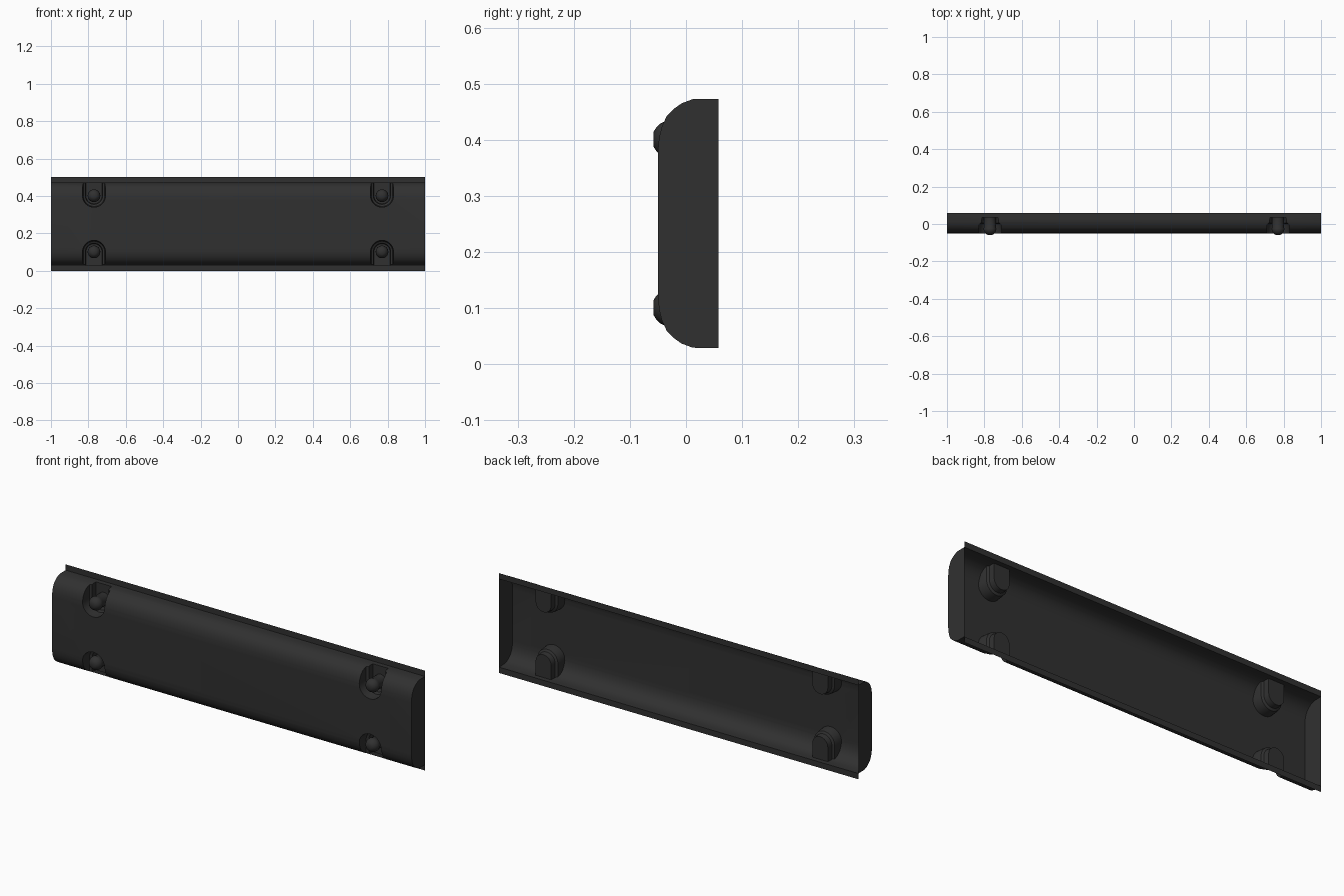
import bpy, bmesh, math
from mathutils import Vector

if "Cube" in bpy.data.objects:
    bpy.data.objects.remove(bpy.data.objects["Cube"])

BACK = 0.058
MID = 0.251
mat = bpy.data.materials.new("dark_plastic")
mat.diffuse_color = (0.03, 0.03, 0.03, 1)
mat.use_nodes = True
mat.node_tree.nodes["Principled BSDF"].inputs["Base Color"].default_value = mat.diffuse_color


def loft(name, rings):
    """Closed solid through a list of equally sized point rings."""
    bm = bmesh.new()
    layers = [[bm.verts.new(p) for p in ring] for ring in rings]
    n = len(layers[0])
    for a, b in zip(layers, layers[1:]):
        for i in range(n):
            j = (i + 1) % n
            bm.faces.new((a[i], a[j], b[j], b[i]))
    bm.faces.new(layers[0])
    bm.faces.new(layers[-1])
    bmesh.ops.recalc_face_normals(bm, faces=bm.faces)
    mesh = bpy.data.meshes.new(name)
    bm.to_mesh(mesh)
    bm.free()
    ob = bpy.data.objects.new(name, mesh)
    bpy.context.collection.objects.link(ob)
    mesh.materials.append(mat)
    return ob


def smooth(ob):
    bpy.ops.object.select_all(action='DESELECT')
    ob.select_set(True)
    bpy.context.view_layer.objects.active = ob
    bpy.ops.object.shade_smooth_by_angle(angle=math.radians(35))


# Rounded panel body, extruded along x
half = [(BACK, 0.222), (0.012, 0.2215), (-0.008, 0.214), (-0.022, 0.204),
        (-0.034, 0.192), (-0.043, 0.173), (-0.048, 0.153), (-0.05, 0.13)]
profile = half + [(y, -z) for y, z in reversed(half)]
panel = loft("panel_shell", [[(x, y, MID + z) for y, z in profile] for x in (-1, 1)])


# U-shaped pocket with a stepped wall, open towards the panel edge
def u_ring(x, side, r, y):
    arc = [math.pi * i / 16 for i in range(17)]
    pts = [(r * math.cos(a), 0.15 - r * math.sin(a)) for a in arc]
    pts += [(-r, 0.3), (r, 0.3)]
    return [(x + u, y, MID + side * v) for u, v in pts]


pocket_steps = [(0.063, -0.08), (0.06, -0.02), (0.057, 0.0), (0.046, 0.006), (0.043, 0.034)]
bolt_steps = [(0.031, 0.034), (0.031, -0.018), (0.034, -0.024), (0.033, -0.036),
              (0.028, -0.046), (0.021, -0.053), (0.013, -BACK)]
for x in (-0.77, 0.77):
    for side in (-1, 1):
        cutter = loft("pocket_cutter", [u_ring(x, side, r, y) for r, y in pocket_steps])
        cutter.hide_render = True
        mod = panel.modifiers.new("pocket", 'BOOLEAN')
        mod.operation = 'DIFFERENCE'
        mod.solver = 'EXACT'
        mod.object = cutter
        bpy.context.view_layer.objects.active = panel
        bpy.ops.object.modifier_apply(modifier=mod.name)
        bpy.data.objects.remove(cutter)
        # Round-headed bolt seated in the pocket
        z = MID + side * 0.15
        angles = [math.tau * i / 24 for i in range(24)]
        bolt = loft("bolt", [[(x + r * math.cos(a), y, z + r * math.sin(a)) for a in angles]
                             for r, y in bolt_steps])
        smooth(bolt)

# Open the back and add the thin flanges along both long edges
bm = bmesh.new()
bm.from_mesh(panel.data)
back = [f for f in bm.faces if all(abs(v.co.y - BACK) < 1e-4 for v in f.verts)]
bmesh.ops.delete(bm, geom=back, context='FACES')
for z0, z1 in ((0, MID - 0.222), (MID + 0.222, 0.502)):
    bm.faces.new([bm.verts.new((x, BACK, z)) for x, z in
                  ((-1, z0), (1, z0), (1, z1), (-1, z1))])
bmesh.ops.remove_doubles(bm, verts=bm.verts, dist=1e-5)
bm.to_mesh(panel.data)
bm.free()
smooth(panel)
